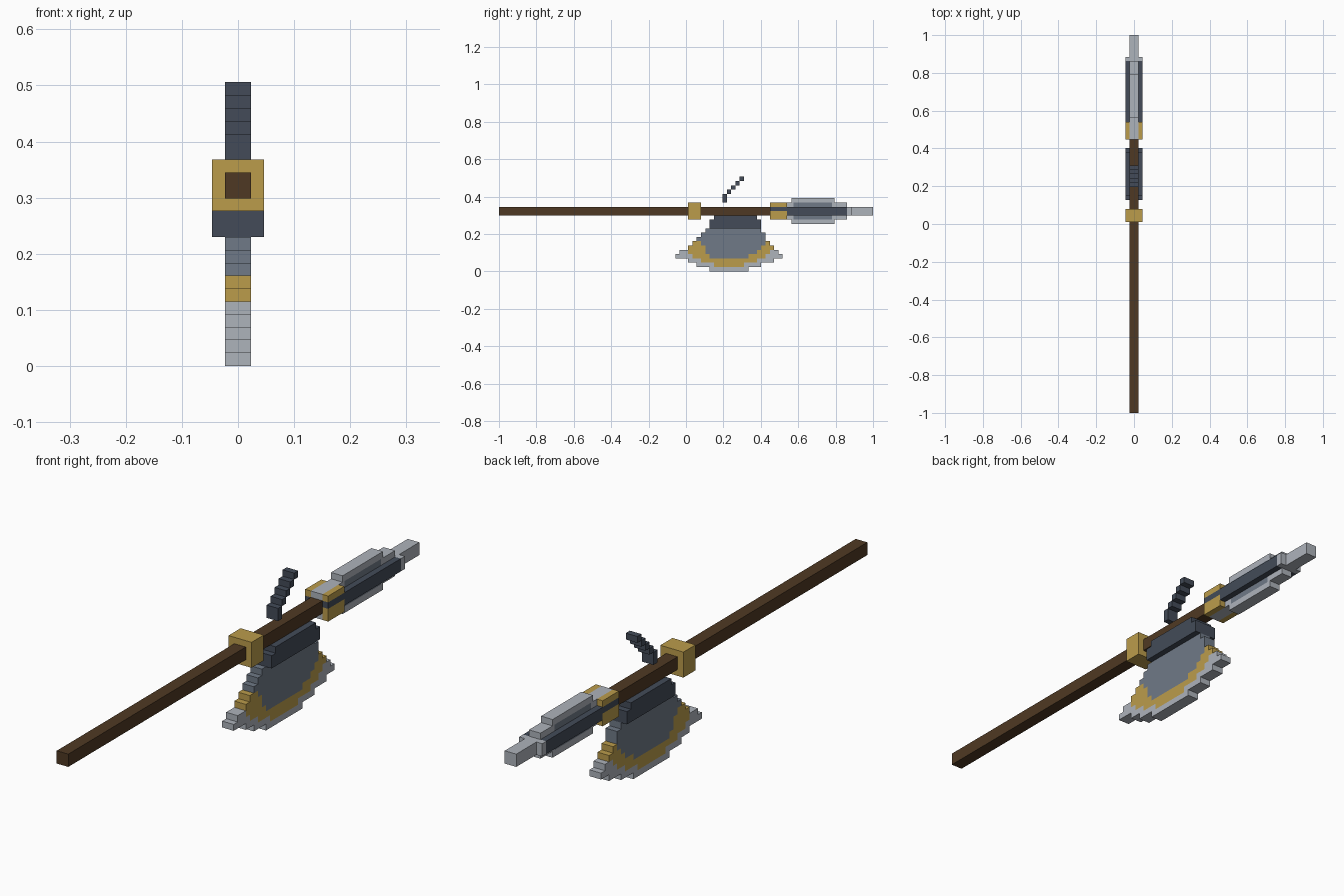
import bpy
import bmesh

if "Cube" in bpy.data.objects:
    bpy.data.objects.remove(bpy.data.objects["Cube"], do_unlink=True)

U = 2 / 87  # one block unit; lengths run from the butt end, heights from the ground


def material(name, rgb):
    lin = [((c / 255 + 0.055) / 1.055) ** 2.4 for c in rgb]
    m = bpy.data.materials.new(name)
    m.use_nodes = True
    m.diffuse_color = (*lin, 1)
    bsdf = m.node_tree.nodes["Principled BSDF"]
    bsdf.inputs["Base Color"].default_value = (*lin, 1)
    bsdf.inputs["Roughness"].default_value = 0.8
    return m


WOOD = material("dark brown wood", (79, 57, 35))
GOLD = material("gold", (187, 156, 75))
DARK = material("dark slate", (67, 75, 88))
STEEL = material("blue grey steel", (112, 122, 135))
LIGHT = material("light steel", (174, 179, 187))


def part(name, mat, boxes, half=1, inner=0):
    """Boxes (y0, y1, z0, z1) in block units; inner > 0 gives a mirrored pair of plates."""
    bm = bmesh.new()
    spans = [(inner, half), (-half, -inner)] if inner else [(-half, half)]
    for y0, y1, z0, z1 in boxes:
        for x0, x1 in spans:
            verts = bmesh.ops.create_cube(bm, size=1)["verts"]
            for v in verts:
                v.co.x = (x1 if v.co.x > 0 else x0) * U
                v.co.y = (y1 if v.co.y > 0 else y0) * U - 1
                v.co.z = (z1 if v.co.z > 0 else z0) * U
    mesh = bpy.data.meshes.new(name)
    bm.to_mesh(mesh)
    bm.free()
    mesh.materials.append(mat)
    obj = bpy.data.objects.new(name, mesh)
    bpy.context.collection.objects.link(obj)
    return obj


# Shaft and collar
part("shaft", WOOD, [(0, 63, 13, 15)])
part("collar", GOLD, [(44, 47, 12, 16)], half=2)

# Axe socket under the shaft
part("axe_socket", DARK, [(49, 61, 10, 12), (50, 60, 12, 13)], half=2)

# Axe blade rows from the bottom up: outer span, gold span, steel span
rows = [
    ((49, 58), None, None),
    ((46, 61), (50, 57), None),
    ((44, 64), (47, 60), None),
    ((41, 66), (45, 62), (49, 58)),
    ((42, 65), (44, 63), (48, 60)),
    (None, (44, 64), (48, 61)),
    (None, (45, 63), (47, 62)),
    (None, None, (46, 62)),
    (None, None, (47, 62)),
    (None, None, (48, 61)),
]
layers = {0: [], 1: [], 2: []}
for z, row in enumerate(rows):
    for i, span in enumerate(row):
        if not span:
            continue
        # each colour keeps only what the next inner colour leaves free
        hole = next((s for s in row[i + 1:] if s), None)
        pieces = [(span[0], hole[0]), (hole[1], span[1])] if hole else [span]
        layers[i] += [(a, b, z, z + 1) for a, b in pieces if b > a]
part("axe_edge", LIGHT, layers[0])
part("axe_gold_band", GOLD, layers[1])
part("axe_face", STEEL, layers[2])

# Stepped hook floating above the shaft
part("hook", DARK, [(52, 53, 16, 18)] + [(53 + i, 54 + i, 18 + i, 19 + i) for i in range(4)])

# Spear head
part("spear_blade", LIGHT, [(63, 68, 12, 16), (68, 78, 11, 12), (68, 78, 16, 17),
                            (68, 68.5, 12, 16), (77.5, 78, 12, 16), (78, 81, 12, 16)])
part("spear_inset", STEEL, [(68.5, 77.5, 12, 16)])
part("spear_ribs", DARK, [(67, 81, 13, 15)], half=2, inner=1)
part("spear_clasp", GOLD, [(63, 67, 12, 14), (63, 67, 15, 16)], half=2, inner=1)
part("clasp_stripe", DARK, [(63, 67, 14, 15)], half=2, inner=1)
part("spear_cap", LIGHT, [(81, 82, 13, 15)], half=2)
part("spear_tip", LIGHT, [(82, 87, 13, 15)])
